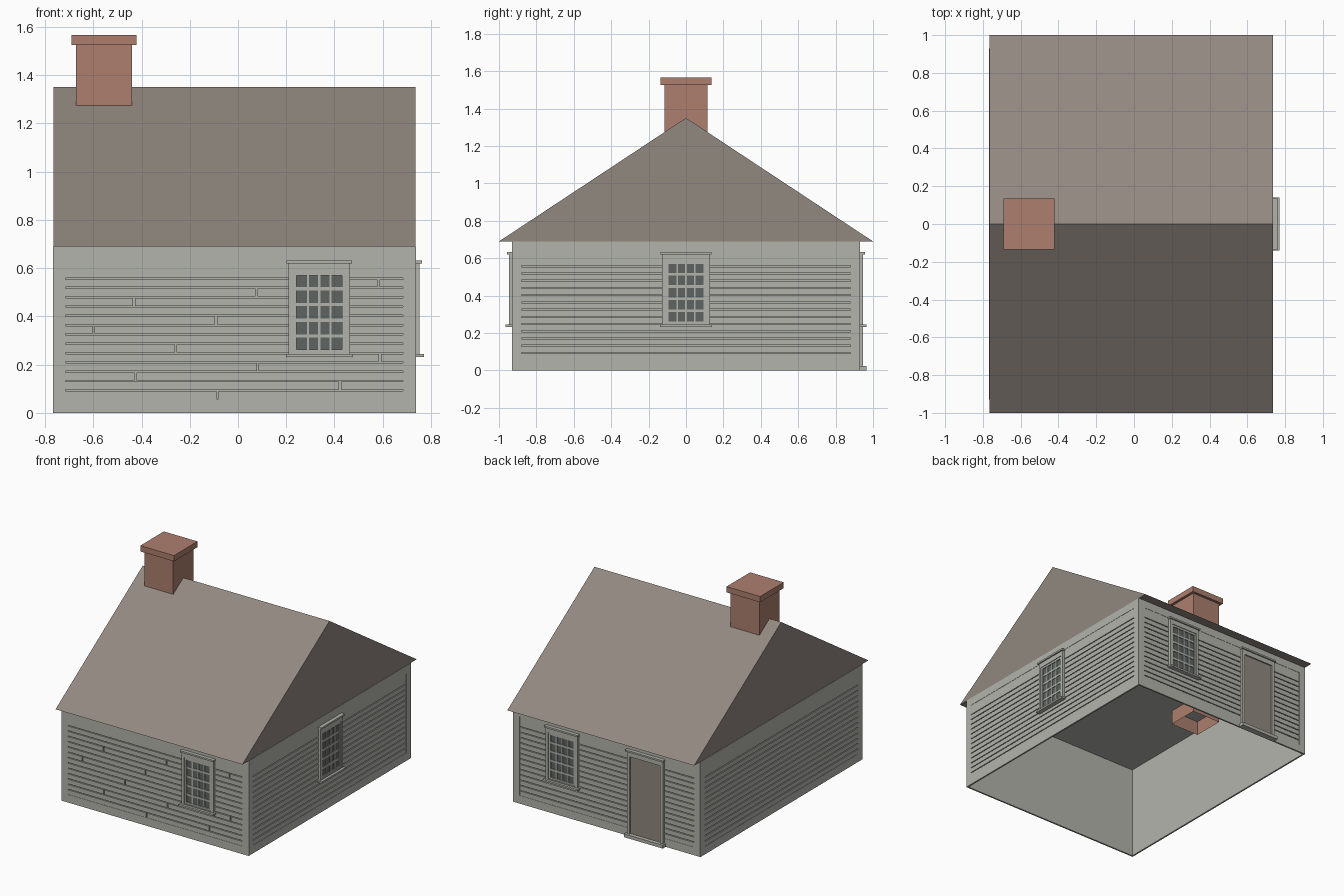
import bpy
import bmesh
from math import radians
from mathutils import Matrix

cube = bpy.data.objects.get("Cube")
if cube:
    bpy.data.objects.remove(cube, do_unlink=True)


def make_material(name, rgb):
    color = [(c / 255) ** 2.2 for c in rgb] + [1]
    mat = bpy.data.materials.new(name)
    mat.use_nodes = True
    mat.diffuse_color = color
    mat.node_tree.nodes["Principled BSDF"].inputs["Base Color"].default_value = color
    return mat


SIDING = make_material("grey paint", (178, 178, 171))
ROOF = make_material("brown shingle", (144, 135, 127))
BRICK = make_material("red brick", (171, 126, 110))
GLASS = make_material("dark glass", (95, 101, 98))

CX = -0.015      # centre of the house in x
EAVE = 0.69
RIDGE = 1.35


def finish(name, bm, mat, matrix=Matrix()):
    mesh = bpy.data.meshes.new(name)
    bm.to_mesh(mesh)
    bm.free()
    mesh.materials.append(mat)
    obj = bpy.data.objects.new(name, mesh)
    obj.matrix_world = matrix
    bpy.context.collection.objects.link(obj)
    return obj


def add_box(bm, x, y, z):
    """Add a box from three (low, high) ranges."""
    size = Matrix.Diagonal((x[1] - x[0], y[1] - y[0], z[1] - z[0], 1))
    place = Matrix.Translation((sum(x) / 2, sum(y) / 2, sum(z) / 2))
    return bmesh.ops.create_cube(bm, size=1, matrix=place @ size)["verts"]


def add_plate(bm, u, z, back, front):
    """Box on a wall, whose outside is local -y."""
    add_box(bm, u, (-front, -back), z)


def add_frame(bm, u, z, side, bottom, top, back, front):
    """Four bars around an opening."""
    add_plate(bm, (u[0], u[0] + side), z, back, front)
    add_plate(bm, (u[1] - side, u[1]), z, back, front)
    inner = (u[0] + side, u[1] - side)
    add_plate(bm, inner, (z[0], z[0] + bottom), back, front)
    add_plate(bm, inner, (z[1] - top, z[1]), back, front)


def wall_matrix(x, y, degrees):
    return Matrix.Translation((x, y, 0)) @ Matrix.Rotation(radians(degrees), 4, "Z")


# Each wall: placement and half width
WALLS = {
    "front": (wall_matrix(CX, -0.93, 0), 0.75),
    "left": (wall_matrix(CX + 0.752, 0, 90), 0.929),
    "back": (wall_matrix(CX, 0.93, 180), 0.75),
    "right": (wall_matrix(CX - 0.752, 0, -90), 0.929),
}


def build_wall(name, matrix, half, joints):
    # Flat border boards
    bm = bmesh.new()
    add_frame(bm, (-half, half), (0, EAVE), 0.05, 0.058, 0.058, -0.012, 0)
    finish(name + "_wall_border", bm, SIDING, matrix)

    # Clapboards with narrow grooves, the front ones with staggered joints
    bm = bmesh.new()
    end = half - 0.05
    pitch, groove = 0.0386, 0.006
    for row in range(14):
        low = 0.058 + row * pitch
        high = low + pitch - groove if row < 13 else EAVE - 0.058
        if joints and row < 13:
            cut = (0.595 + 0.507 * row) % 1.354 - 0.68 - CX
            spans = [(-end, cut - 0.004), (cut + 0.004, end)]
        else:
            spans = [(-end, end)]
        for span in spans:
            add_plate(bm, span, (low, high), -0.012, -0.002)
    finish(name + "_clapboards", bm, SIDING, matrix)


def build_window(name, matrix, u):
    # Casing with head and sill
    bm = bmesh.new()
    add_frame(bm, (u - 0.128, u + 0.128), (0.245, 0.62), 0.019, 0.006, 0.035, -0.004, 0.016)
    add_plate(bm, (u - 0.135, u + 0.135), (0.62, 0.632), 0, 0.026)
    add_plate(bm, (u - 0.139, u + 0.139), (0.232, 0.245), 0, 0.034)
    finish(name + "_casing", bm, SIDING, matrix)

    # Sash and glazing bars
    bm = bmesh.new()
    add_frame(bm, (u - 0.109, u + 0.109), (0.251, 0.585), 0.015, 0.012, 0.015, -0.004, 0.011)
    for i in range(1, 4):
        bar = u - 0.094 + i * 0.047
        add_plate(bm, (bar - 0.0045, bar + 0.0045), (0.262, 0.571), 0, 0.009)
    for i in range(1, 5):
        bar = 0.2535 + i * 0.0652
        add_plate(bm, (u - 0.095, u + 0.095), (bar - 0.007, bar + 0.007), 0, 0.0088)
    finish(name + "_sash", bm, SIDING, matrix)

    bm = bmesh.new()
    add_plate(bm, (u - 0.095, u + 0.095), (0.262, 0.571), -0.002, 0.004)
    finish(name + "_glass", bm, GLASS, matrix)


def build_door(matrix, u):
    bm = bmesh.new()
    add_frame(bm, (u - 0.145, u + 0.145), (0.02, 0.62), 0.022, 0.004, 0.035, -0.004, 0.016)
    add_plate(bm, (u - 0.152, u + 0.152), (0.62, 0.632), 0, 0.026)
    add_plate(bm, (u - 0.156, u + 0.156), (0, 0.024), 0, 0.034)
    finish("door_casing", bm, SIDING, matrix)
    bm = bmesh.new()
    add_plate(bm, (u - 0.123, u + 0.123), (0.024, 0.585), -0.004, 0.006)
    finish("door_leaf", bm, ROOF, matrix)


for side, (matrix, half) in WALLS.items():
    build_wall(side, matrix, half, side == "front")

build_window("front_window", WALLS["front"][0], 0.352)
build_window("left_window", WALLS["left"][0], 0)
build_window("back_window", WALLS["back"][0], -0.352)
build_door(WALLS["back"][0], 0.317)


def remove_bottom(bm):
    bm.normal_update()
    low = [f for f in bm.faces if f.normal.z < -0.9]
    bmesh.ops.delete(bm, geom=low, context="FACES")


# Inner shell with a flat ceiling, open underneath
bm = bmesh.new()
add_box(bm, (CX - 0.74, CX + 0.74), (-0.918, 0.918), (0, EAVE - 0.005))
remove_bottom(bm)
finish("inner_shell", bm, SIDING)

# Gable roof
bm = bmesh.new()
ends = []
for x in (CX - 0.75, CX + 0.75):
    ends.append([bm.verts.new((x, y, z)) for y, z in ((-1, EAVE), (1, EAVE), (0, RIDGE))])
for tri in ends:
    bm.faces.new(tri)
for i in range(3):
    j = (i + 1) % 3
    bm.faces.new((ends[0][i], ends[0][j], ends[1][j], ends[1][i]))
bmesh.ops.recalc_face_normals(bm, faces=bm.faces)
finish("roof", bm, ROOF)

# Chimney: hollow stack through the roof, and its cap
STACK_X = -0.555
bm = bmesh.new()
add_box(bm, (STACK_X - 0.116, STACK_X + 0.116), (-0.116, 0.116), (0.58, 1.53))
remove_bottom(bm)
finish("chimney_stack", bm, BRICK)
bm = bmesh.new()
add_box(bm, (STACK_X - 0.135, STACK_X + 0.135), (-0.135, 0.135), (1.525, 1.567))
finish("chimney_cap", bm, BRICK)
